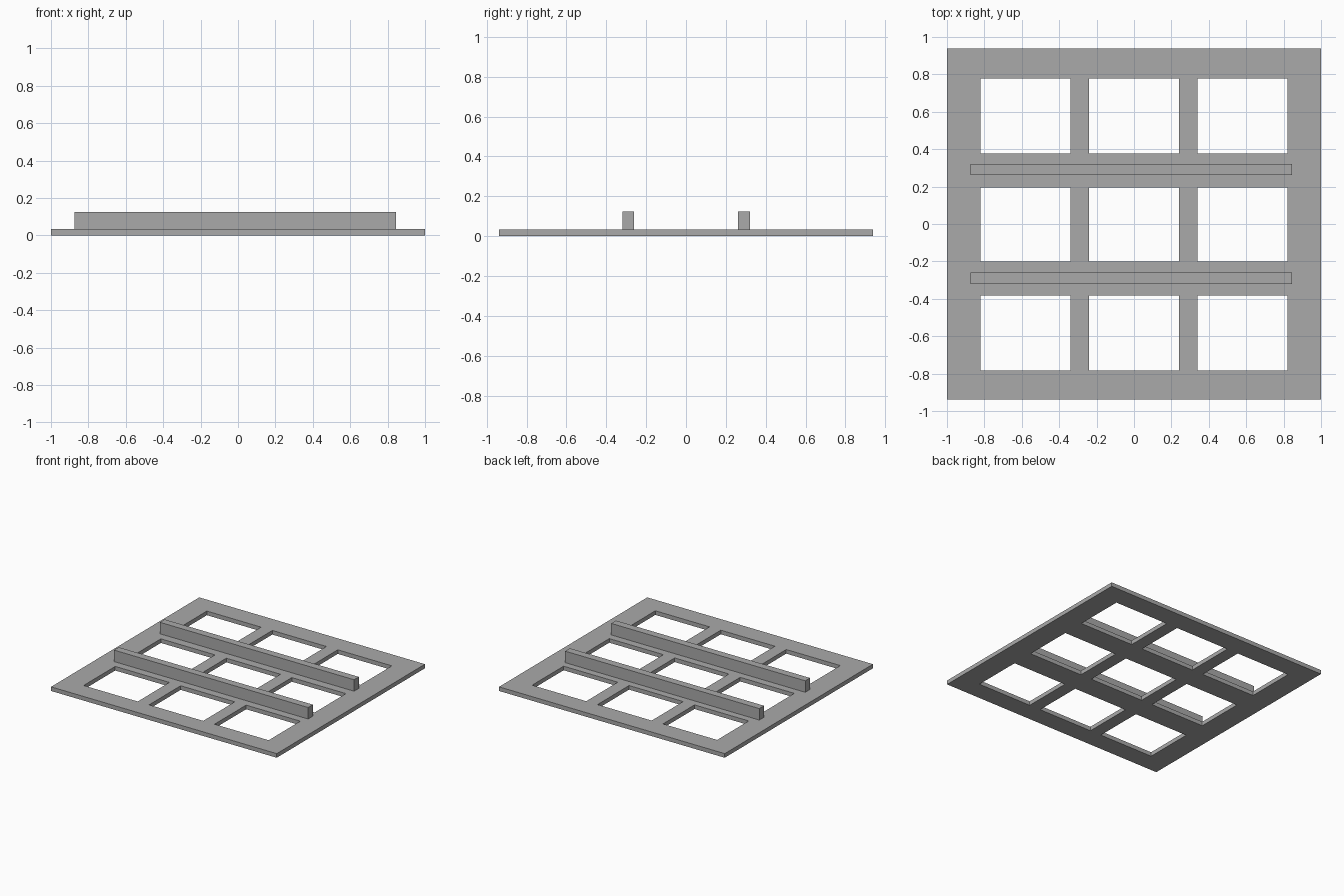
import bpy
import bmesh

cube = bpy.data.objects.get("Cube")
if cube:
    bpy.data.objects.remove(cube, do_unlink=True)

GREY = (0.4, 0.4, 0.4, 1.0)
THICK = 0.033

grey = bpy.data.materials.new("plain grey")
grey.use_nodes = True
grey.diffuse_color = GREY
grey.node_tree.nodes["Principled BSDF"].inputs["Base Color"].default_value = GREY


def add_object(name, bm):
    bmesh.ops.recalc_face_normals(bm, faces=bm.faces[:])
    mesh = bpy.data.meshes.new(name)
    bm.to_mesh(mesh)
    bm.free()
    mesh.materials.append(grey)
    obj = bpy.data.objects.new(name, mesh)
    bpy.context.collection.objects.link(obj)
    return obj


# Flat panel: a grid of strips whose odd/odd cells are left open as windows
def window_panel(xs, ys):
    bm = bmesh.new()
    verts = [[bm.verts.new((x, y, 0)) for y in ys] for x in xs]
    for i in range(len(xs) - 1):
        for j in range(len(ys) - 1):
            if i % 2 and j % 2:
                continue
            bm.faces.new((verts[i][j], verts[i + 1][j],
                          verts[i + 1][j + 1], verts[i][j + 1]))
    top = bmesh.ops.extrude_face_region(bm, geom=bm.faces[:], use_keep_orig=True)["geom"]
    bmesh.ops.translate(bm, vec=(0, 0, THICK),
                        verts=[g for g in top if isinstance(g, bmesh.types.BMVert)])
    # Merge coplanar strips into clean flat faces
    bmesh.ops.dissolve_limit(bm, angle_limit=0.01, verts=bm.verts[:], edges=bm.edges[:])
    return add_object("window_panel", bm)


# Upright rail standing on the panel
def rail(name, y):
    bm = bmesh.new()
    bmesh.ops.create_cube(bm, size=1)
    bmesh.ops.scale(bm, vec=(1.72, 0.06, 0.125 - THICK), verts=bm.verts[:])
    bmesh.ops.translate(bm, vec=(-0.015, y, (0.125 + THICK) / 2), verts=bm.verts[:])
    return add_object(name, bm)


window_panel((-1, -0.82, -0.34, -0.24, 0.24, 0.34, 0.82, 1),
             (-0.938, -0.783, -0.383, -0.2, 0.195, 0.378, 0.777, 0.938))
rail("front_rail", -0.29)
rail("back_rail", 0.292)
